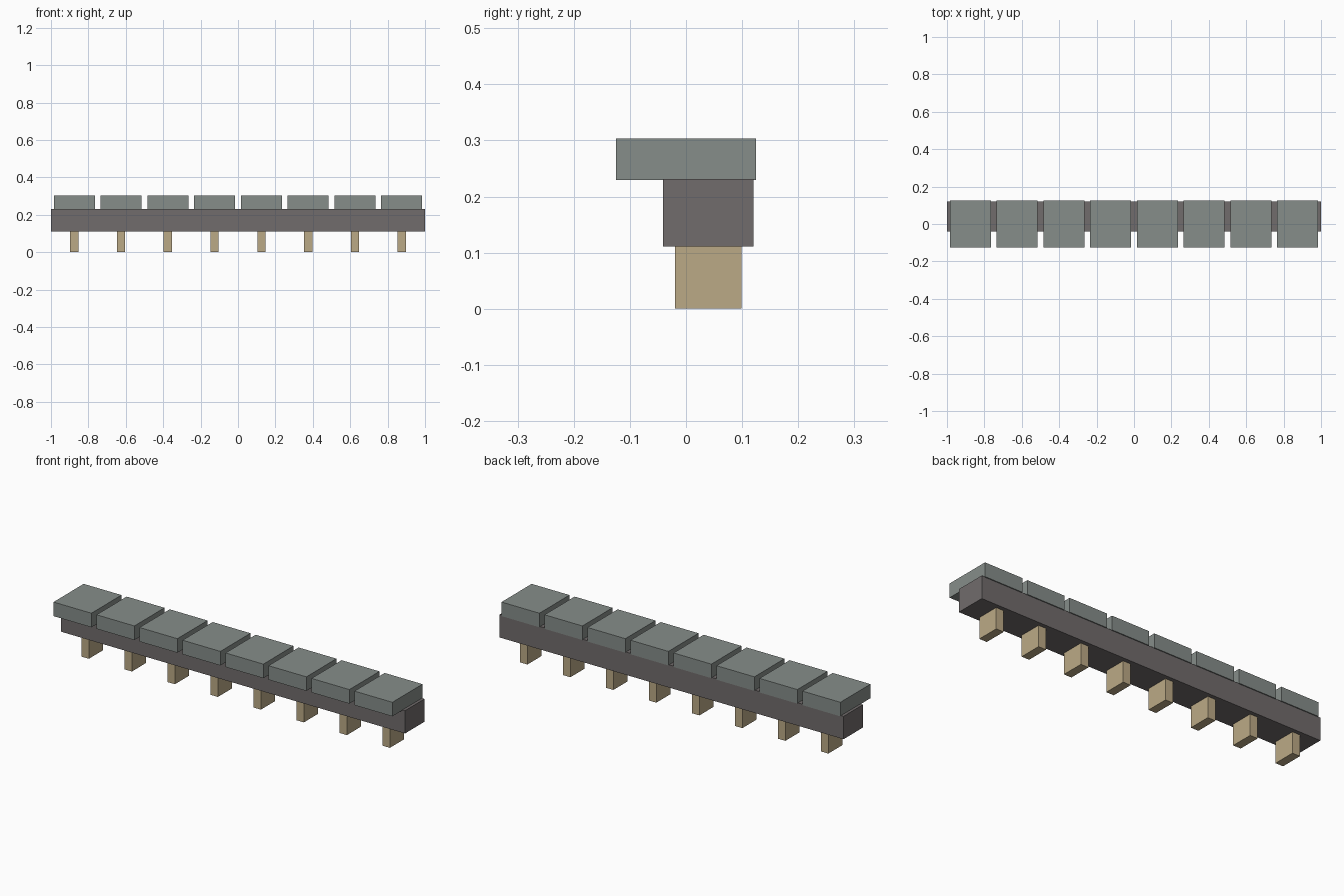
import bpy

if "Cube" in bpy.data.objects:
    bpy.data.objects.remove(bpy.data.objects["Cube"])


def material(name, rgb):
    m = bpy.data.materials.new(name)
    m.diffuse_color = (*rgb, 1)
    m.use_nodes = True
    m.node_tree.nodes["Principled BSDF"].inputs["Base Color"].default_value = m.diffuse_color
    return m


def box(name, x, y, z, mat):
    """Box from (min, max) ranges on each axis."""
    size = [b - a for a, b in (x, y, z)]
    centre = [(a + b) / 2 for a, b in (x, y, z)]
    bpy.ops.mesh.primitive_cube_add(size=1, location=centre)
    ob = bpy.context.object
    ob.name = name
    ob.scale = size
    bpy.ops.object.transform_apply(location=False, rotation=False, scale=True)
    ob.data.materials.append(mat)
    return ob


stone = material("cap_stone", (0.24, 0.27, 0.255))
dark = material("beam_stone", (0.165, 0.15, 0.15))
sand = material("bracket_stone", (0.50, 0.40, 0.24))

# Long beam, set back from the front
box("beam", (-1, 1), (-0.041, 0.12), (0.111, 0.231), dark)

# Repeating cap blocks above and brackets below
COUNT, PITCH = 8, 0.25
for i in range(COUNT):
    cx = (i - (COUNT - 1) / 2) * PITCH
    box(f"cap_block_{i + 1}", (cx - 0.11, cx + 0.11), (-0.125, 0.125), (0.229, 0.303), stone)
    box(f"bracket_{i + 1}", (cx - 0.022, cx + 0.022), (-0.02, 0.099), (0, 0.113), sand)
